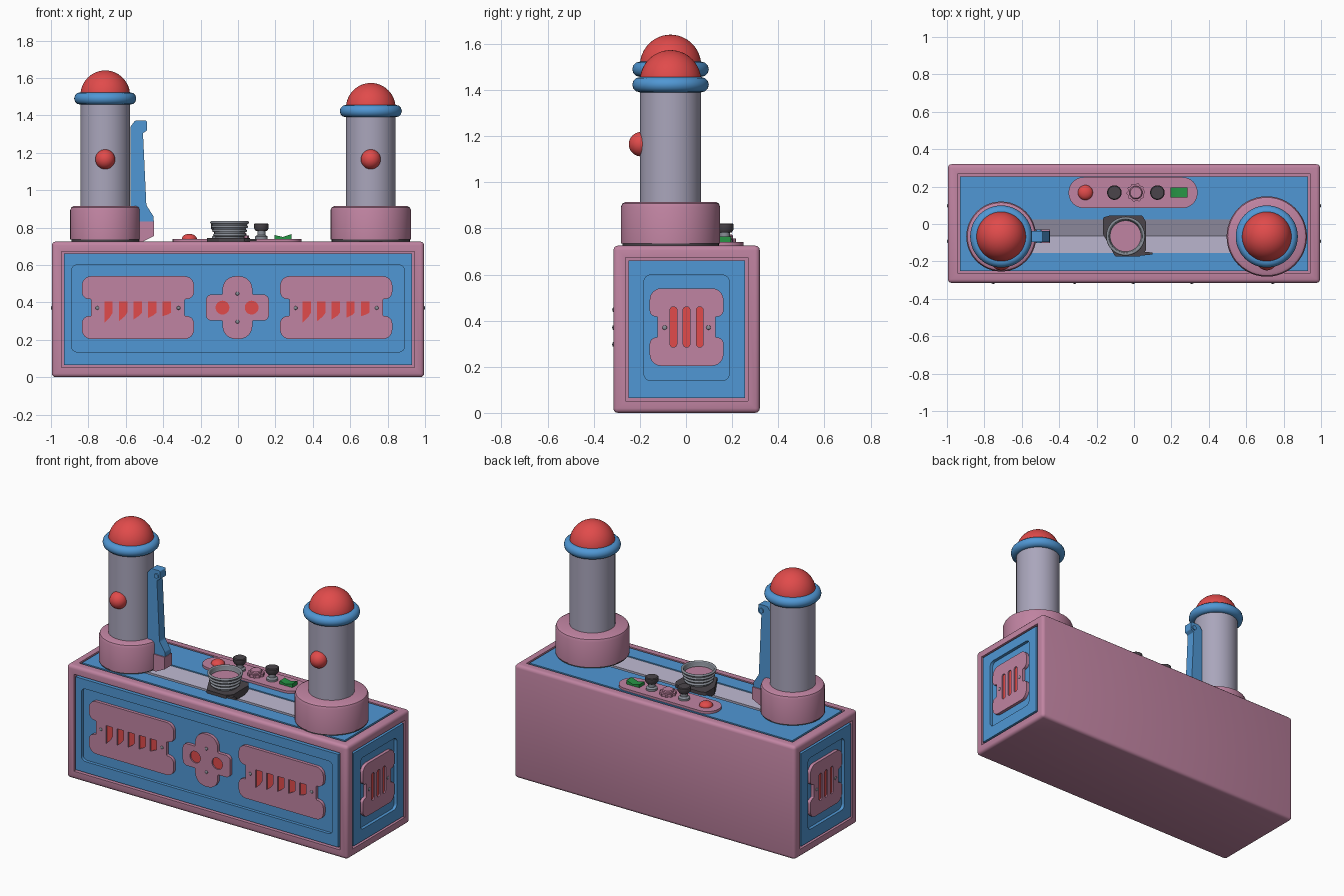
import bpy, bmesh
from math import radians, pi, sin, cos, tan
from mathutils import Vector

if "Cube" in bpy.data.objects:
    bpy.data.objects.remove(bpy.data.objects["Cube"])

MATS = {}
for n, c in dict(pink=(.53, .23, .36), blue=(.08, .31, .66), red=(.75, .07, .07), steel=(.40, .38, .50),
                 grey=(.25, .27, .31), dark=(.07, .06, .07), green=(.02, .30, .06)).items():
    MATS[n] = bpy.data.materials.new(n)
    MATS[n].diffuse_color = (*c, 1)


def finish(ob, name, col, smooth=True):
    ob.name = name
    ob.data.materials.clear()
    ob.data.materials.append(MATS[col])
    if smooth:
        bpy.ops.object.select_all(action='DESELECT')
        ob.select_set(True)
        bpy.context.view_layer.objects.active = ob
        bpy.ops.object.shade_smooth_by_angle(angle=radians(35))
    return ob


def from_bmesh(bm, name, col):
    bmesh.ops.recalc_face_normals(bm, faces=bm.faces)
    me = bpy.data.meshes.new(name)
    bm.to_mesh(me)
    bm.free()
    ob = bpy.data.objects.new(name, me)
    bpy.context.collection.objects.link(ob)
    return finish(ob, name, col)


def rounded(pts, r, seg=6):
    """Outline with rounded corners; r is one radius or one per corner."""
    out = []
    for i, p in enumerate(pts):
        ri = r[i] if isinstance(r, (list, tuple)) else r
        p = Vector(p)
        d1 = (Vector(pts[i - 1]) - p).normalized()
        d2 = (Vector(pts[(i + 1) % len(pts)]) - p).normalized()
        half = d1.angle(d2) / 2
        c = p + (d1 + d2).normalized() * (ri / sin(half))
        v1, v2 = ((p + d * (ri / tan(half)) - c).normalized() for d in (d1, d2))
        out += [c + v1.slerp(v2, k / seg).normalized() * ri for k in range(seg + 1)]
    return out


def rect(x0, y0, x1, y1, r=0):
    pts = [(x0, y0), (x1, y0), (x1, y1), (x0, y1)]
    return rounded(pts, r) if r else pts


def circle(x, y, r, n=24):
    return [(x + r * cos(2 * pi * i / n), y + r * sin(2 * pi * i / n)) for i in range(n)]


VIEWS = {'front': ((90, 0, 0), (0, -1, 0)), 'right': ((90, 0, 90), (1, 0, 0)),
         'left': ((90, 0, -90), (-1, 0, 0)), 'top': ((0, 0, 0), (0, 0, 1))}


def plate(name, loops, view, d0, d1, col):
    """Flat outline with holes, thick from d0 to d1 along the view's outward axis."""
    cu = bpy.data.curves.new(name, 'CURVE')
    cu.dimensions, cu.fill_mode, cu.extrude = '2D', 'BOTH', (d1 - d0) / 2
    for loop in loops:
        sp = cu.splines.new('POLY')
        sp.points.add(len(loop) - 1)
        for q, p in zip(sp.points, loop):
            q.co = (p[0], p[1], 0, 1)
        sp.use_cyclic_u = True
    ob = bpy.data.objects.new(name, cu)
    bpy.context.collection.objects.link(ob)
    rot, nrm = VIEWS[view]
    ob.rotation_euler = [radians(a) for a in rot]
    ob.location = Vector(nrm) * (d0 + d1) / 2
    bpy.ops.object.select_all(action='DESELECT')
    ob.select_set(True)
    bpy.context.view_layer.objects.active = ob
    bpy.ops.object.convert(target='MESH')
    return finish(bpy.context.object, name, col)


def lathe(name, prof, x, y, col, n=48):
    bm = bmesh.new()
    vs = [bm.verts.new((x + r, y, z)) for r, z in prof]
    es = [bm.edges.new(e) for e in zip(vs, vs[1:])]
    bmesh.ops.spin(bm, geom=vs + es, cent=(x, y, 0), axis=(0, 0, 1), angle=2 * pi, steps=n)
    bmesh.ops.remove_doubles(bm, verts=bm.verts, dist=1e-5)
    return from_bmesh(bm, name, col)


def ball(name, loc, r, col, scale=(1, 1, 1), n=32):
    bpy.ops.mesh.primitive_uv_sphere_add(radius=r, location=loc, segments=n, ring_count=n // 2)
    bpy.context.object.scale = scale
    return finish(bpy.context.object, name, col)


def ring(name, loc, R, r, col):
    bpy.ops.mesh.primitive_torus_add(location=loc, major_radius=R, minor_radius=r, major_segments=48, minor_segments=12)
    return finish(bpy.context.object, name, col)


# cabinet: bevelled box with pockets for the coloured panels
bm = bmesh.new()
bmesh.ops.create_cube(bm, size=1)
for v in bm.verts:
    v.co = (v.co.x * 1.99, v.co.y * .635 + .0025, v.co.z * .725 + .3625)
bmesh.ops.bevel(bm, geom=bm.edges[:], offset=.02, segments=3, profile=.5, affect='EDGES')
for d, depth in (((0, -1, 0), .03), ((1, 0, 0), .03), ((-1, 0, 0), .03), ((0, 0, 1), .06)):
    d = Vector(d)
    bm.normal_update()
    f = max((f for f in bm.faces if f.normal.dot(d) > .99), key=lambda f: f.calc_area())
    bmesh.ops.inset_individual(bm, faces=[f], thickness=.045, depth=0)
    f = bmesh.ops.extrude_discrete_faces(bm, faces=[f])['faces'][0]
    rim = f.verts[:]
    outer = [bm.verts.new(v.co) for v in rim]
    bmesh.ops.translate(bm, verts=rim, vec=-d * depth)
    for i in range(4):
        bm.faces.new((outer[i - 1], outer[i], rim[i], rim[i - 1]))
bmesh.ops.remove_doubles(bm, verts=bm.verts, dist=1e-5)
from_bmesh(bm, 'cabinet', 'pink')


def dumbbell(cx, hw, cz=.372, hh=.168, notch=.05):
    n = hw - notch
    pts = [(hw, hh), (hw, .045), (n, .045), (n, -.045), (hw, -.045), (hw, -hh)]
    pts += [(-x, -z) for x, z in pts]
    rad = [.05, min(.04, notch * .8), .006, .006, min(.04, notch * .8), .05] * 2
    return [(cx + p.x, cz + p.y) for p in rounded(pts, rad)]


def screw(name, x, y, z, axis):
    s = [1, 1, 1]
    s[axis] = .5
    ball(name, (x, y, z), .01, 'grey', s, 12)


# front panel and grilles
F = .315
plate('front_panel_frame', [rect(-.93, .065, .93, .66), rect(-.89, .135, .89, .6, .03)], 'front', F - .03, F, 'blue')
plate('front_panel_floor', [rect(-.9, .12, .9, .61)], 'front', F - .03, F - .02, 'blue')
for side, cx in (('left', -.535), ('right', .525)):
    slots = []
    for i in range(5):
        x = cx - .18 + i * .078
        slots.append([(x, .405), (x, .29 + i * .009), (x + .03, .32 + i * .004), (x + .045, .345), (x + .045, .405)])
    plate('front_grille_' + side, [dumbbell(cx, .3)] + slots, 'front', F - .02, F, 'pink')
    plate('front_grille_backing_' + side, [rect(cx - .2, .28, cx + .2, .41)], 'front', F - .02, F - .008, 'red')
    for s in (-1, 1):
        screw('front_screw', cx + s * .217, -F, .37, 1)
a, b, h, k = .08, .168, .168, .07
cross = [(a, h), (a, k), (b, k), (b, -k), (a, -k), (a, -h)]
cross += [(-x, -z) for x, z in cross]
cross = [(p.x - .003, p.y + .372) for p in rounded(cross, [.07, .006, .03, .03, .006, .07] * 2)]
plate('front_cross_plate', [cross, circle(-.083, .372, .037), circle(.073, .372, .037)], 'front', F - .02, F, 'pink')
plate('front_cross_backing', [rect(-.13, .32, .12, .42)], 'front', F - .02, F - .008, 'red')
for z in (.297, .447):
    screw('front_screw', -.003, -F, z, 1)

# side panels and vents
S = .995
for side, s in (('right', 1), ('left', -1)):
    c = .0025 * s
    plate(side + '_panel_frame', [rect(c - .2525, .065, c + .2525, .66), rect(c - .185, .14, c + .185, .598, .03)],
          side, S - .03, S, 'blue')
    plate(side + '_panel_floor', [rect(c - .2, .12, c + .2, .61)], side, S - .03, S - .02, 'blue')
    slots = [rect(c + u - .015, .285, c + u + .015, .46, .0145) for u in (-.057, 0, .057)]
    plate(side + '_vent', [dumbbell(c, .16, notch=.035)] + slots, side, S - .02, S, 'pink')
    plate(side + '_vent_backing', [rect(c - .08, .28, c + .08, .465)], side, S - .02, S - .008, 'red')
    for u in (-.095, .095):
        screw(side + '_screw', s * S, .0025 + u, .37, 0)

# top panel with sliding track
T = .725
plate('top_panel', [rect(-.93, -.25, .93, .255), rect(-.62, -.155, .62, .025)], 'top', T - .06, T, 'blue')
plate('track', [[(-.155, .665), (.025, .665), (.025, .718), (-.065, .685), (-.155, .718)]], 'right', -.62, .62, 'steel')

# towers
for side, x, br, top in (('left', -.71, .187, 1.49), ('right', .71, .215, 1.423)):
    y = -.067
    lathe(side + '_tower_foot', [(0, T), (br - .006, T), (br - .006, .738), (0, .738)], x, y, 'dark')
    lathe(side + '_tower_base', [(0, .735), (br, .735), (br, .893), (br - .006, .908), (br - .02, .915), (0, .915)],
          x, y, 'pink')
    lathe(side + '_tower_column', [(.133, .91), (.133, top), (0, top)], x, y, 'steel')
    ring(side + '_tower_collar', (x, y, top), .133, .033, 'blue')
    arc = [(.133 * cos(i * pi / 24), top + .015 + .135 * sin(i * pi / 24)) for i in range(12)]
    lathe(side + '_tower_dome', [(.133, top)] + arc + [(0, top + .15)], x, y, 'red')
    ball(side + '_tower_button', (x, y - .128, 1.165), .053, 'red')

# lever beside the left tower
arm = [(-.575, .83), (-.575, 1.34), (-.55, 1.372), (-.487, 1.372), (-.485, 1.32), (-.508, 1.305),
       (-.49, .92), (-.452, .86), (-.45, .83)]
plate('lever_arm', [rounded(arm, [.005, .015, .015, .008, .01, .006, .03, .02, .004])], 'front', .037, .095, 'blue')
plate('lever_foot', [[(-.53, T), (-.53, .832), (-.448, .832), (-.448, .755), (-.51, T)]], 'front', .03, .102, 'pink')
plate('lever_pin', [circle(-.51, 1.335, .015)], 'front', .03, .102, 'blue')

# cup on its sliding carriage
cx, cy = -.045, -.065
car = [(-.165, .045 - .1), (-.165, .035), (-.13, .045), (.045, .045), (.065, .01), (.065, -.14), (.03, -.175), (-.1, -.175)]
plate('cup_carriage', [rounded(car, .012)], 'top', .70, .745, 'dark')
plate('carriage_pointer', [[(.03, -.17), (.10, -.163), (.10, -.153), (.03, -.145)]], 'top', .728, .74, 'dark')
lathe('cup', [(0, .745), (.075, .745), (.08, .77), (.097, .825), (.09, .83), (.083, .80), (0, .79)], cx, cy, 'grey')
lathe('cup_pad', [(.082, .79), (.082, .803), (0, .803)], cx, cy, 'pink')
for i in range(4):
    ring('cup_ring', (cx, cy, .761 + i * .022), .08 + i * .0055, .0075, 'grey')

# control strip
cy = .168
plate('control_strip', [rect(-.35, .085, .34, .25, .08)], 'top', T - .005, .74, 'pink')
ball('red_button', (-.26, cy, .74), .04, 'red', (1, 1, .65))
for x in (-.105, .125):
    lathe('knob_stem', [(.034, .74), (.034, .752), (.022, .76), (.022, .79)], x, cy, 'grey')
    lathe('knob_cap', [(0, .782), (.03, .782), (.039, .795), (.039, .818), (.034, .822), (0, .822)], x, cy, 'dark')
dial = [(.01 + (.05 if i % 4 < 2 else .044) * cos(i * pi / 20), cy + (.05 if i % 4 < 2 else .044) * sin(i * pi / 20))
        for i in range(40)]
plate('dial', [dial], 'top', .735, .757, 'pink')
lathe('dial_cap', [(.035, .755), (.035, .768), (.03, .773), (0, .773)], .01, cy, 'pink')
plate('rocker_switch', [[(.195, .735), (.285, .735), (.285, .765), (.24, .75), (.195, .76)]], 'front', -.195, -.143, 'green')

for m in bpy.data.materials:
    if m.users and not m.is_grease_pencil:
        m.use_nodes = True
        m.node_tree.nodes["Principled BSDF"].inputs["Base Color"].default_value = m.diffuse_color
